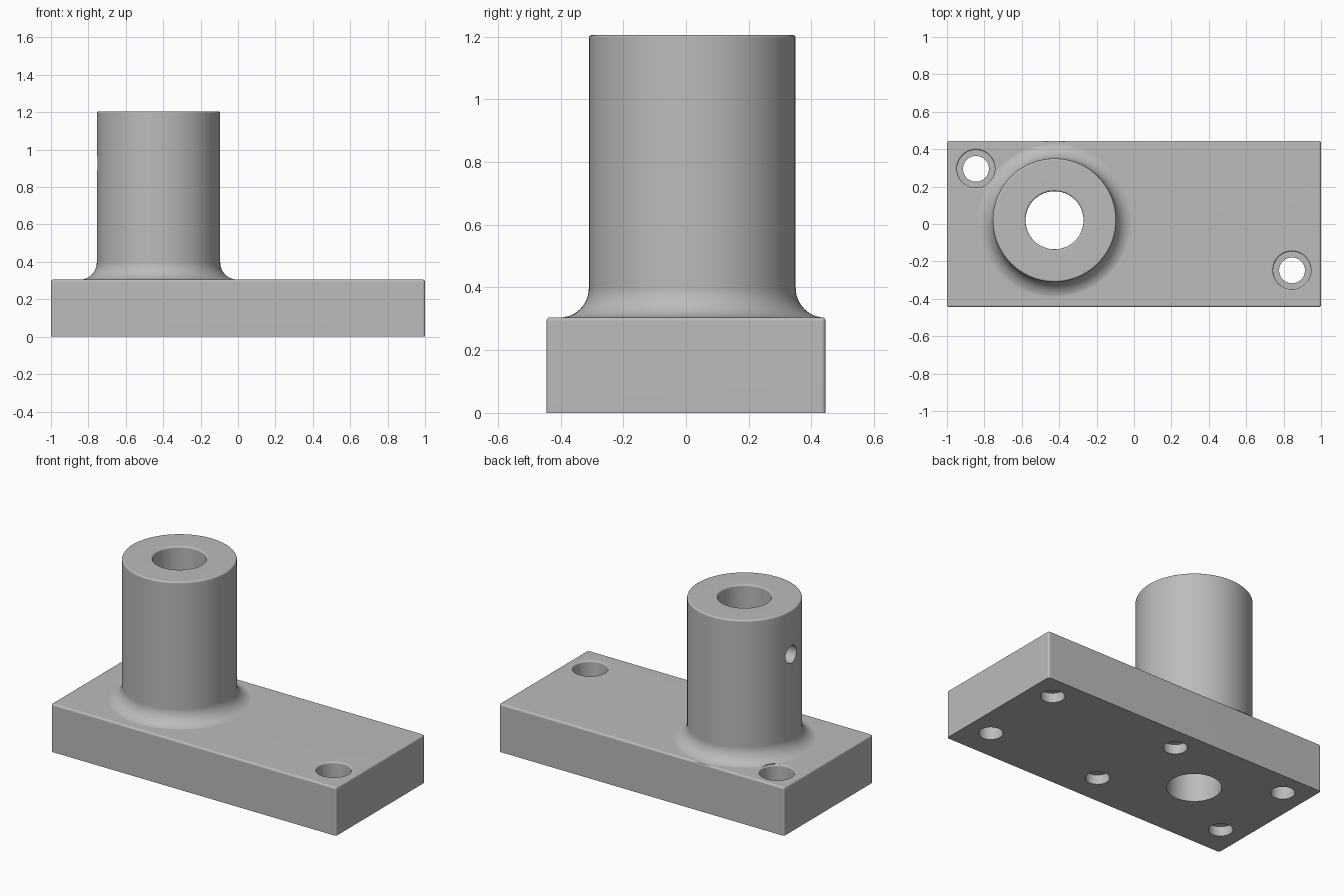
import bpy, bmesh, math
from mathutils import Matrix, Vector

cube = bpy.data.objects.get("Cube")
if cube:
    bpy.data.objects.remove(cube, do_unlink=True)

grey = bpy.data.materials.new("plain grey")
grey.use_nodes = True
COLOUR = (0.5, 0.5, 0.5, 1)
grey.diffuse_color = COLOUR
grey.node_tree.nodes["Principled BSDF"].inputs["Base Color"].default_value = COLOUR

TOP, HEIGHT = 0.305, 1.205          # plate top and boss top
BX, BY = -0.425, 0.02               # boss axis
BOSS_R, BORE_R, FILLET = 0.33, 0.155, 0.094
HOLE_R, RECESS_R = 0.069, 0.105


def add_object(name, bm):
    bmesh.ops.recalc_face_normals(bm, faces=bm.faces)
    mesh = bpy.data.meshes.new(name)
    bm.to_mesh(mesh)
    bm.free()
    mesh.materials.append(grey)
    obj = bpy.data.objects.new(name, mesh)
    bpy.context.collection.objects.link(obj)
    return obj


def lathe(name, profile, place, steps=96):
    """Closed solid spun from (radius, height) points that start and end on the axis."""
    bm = bmesh.new()
    verts = [bm.verts.new((r, 0, z)) for r, z in profile]
    edges = [bm.edges.new(pair) for pair in zip(verts, verts[1:])]
    bmesh.ops.spin(bm, geom=verts + edges, cent=(0, 0, 0), axis=(0, 0, 1),
                   angle=math.tau, steps=steps, use_duplicate=False)
    bmesh.ops.remove_doubles(bm, verts=bm.verts, dist=1e-5)
    bm.transform(place)
    return add_object(name, bm)


def at(x, y):
    return Matrix.Translation((x, y, 0))


def combine(target, tool, operation):
    mod = target.modifiers.new(operation.lower(), "BOOLEAN")
    mod.operation, mod.object, mod.solver = operation, tool, "EXACT"
    bpy.context.view_layer.objects.active = target
    bpy.ops.object.modifier_apply(modifier=mod.name)
    bpy.data.objects.remove(tool, do_unlink=True)


def arc(cx, cz, r, start, end, n):
    angles = [math.radians(start + (end - start) * i / n) for i in range(n + 1)]
    return [(cx + r * math.cos(a), cz + r * math.sin(a)) for a in angles]


# Plate: rounded everywhere except around the underside
bm = bmesh.new()
bmesh.ops.create_cube(bm, size=1)
bm.transform(Matrix.Translation((0, 0, TOP / 2)) @ Matrix.Diagonal((2, 0.89, TOP, 1)))
rounded = [e for e in bm.edges if max(v.co.z for v in e.verts) > 0.1]
bmesh.ops.bevel(bm, geom=rounded, offset=0.012, segments=4, profile=0.5, affect="EDGES")
body = add_object("bracket_body", bm)

# Boss with a flared foot and a rounded rim
EDGE = 0.01
profile = [(0, 0.2)]
profile += arc(BOSS_R + FILLET, TOP + FILLET - 0.001, FILLET, 270, 180, 12)
profile += arc(BOSS_R - EDGE, HEIGHT - EDGE, EDGE, 0, 90, 4) + [(0, HEIGHT)]
combine(body, lathe("boss", profile, at(BX, BY)), "UNION")


# Vertical bore with an eased rim
def eased_hole(r, bottom, top):
    rim = arc(r + EDGE, top - EDGE, EDGE, 180, 90, 4)
    return [(0, bottom), (r, bottom)] + rim + [(r + EDGE, top + 0.1), (0, top + 0.1)]


combine(body, lathe("bore", eased_hole(BORE_R, -0.1, HEIGHT), at(BX, BY)), "DIFFERENCE")

# Recessed screw holes in two opposite corners
for x, y in [(-0.845, 0.295), (0.845, -0.248)]:
    recess = eased_hole(RECESS_R - 0.004, TOP - 0.15, TOP)
    combine(body, lathe("recess", recess, at(x, y), 48), "DIFFERENCE")
    drill = [(0, -0.1), (HOLE_R, -0.1), (HOLE_R, 0.2), (0, 0.2)]
    combine(body, lathe("screw_hole", drill, at(x, y), 48), "DIFFERENCE")

# Shallow blind holes underneath
for x, y in [(0.845, 0.295), (-0.055, 0.295), (0.06, -0.248), (-0.845, -0.248)]:
    blind = [(0, -0.1), (HOLE_R, -0.1), (HOLE_R, 0.06), (0, 0.06)]
    combine(body, lathe("blind_hole", blind, at(x, y), 48), "DIFFERENCE")

# Cross hole through one wall of the boss
cross = [(0, 0), (0.055, 0), (0.055, 0.5), (0, 0.5)]
place = Matrix.Translation((BX, BY, 0.925)) @ Matrix.Rotation(-math.pi / 2, 4, "Y")
combine(body, lathe("cross_hole", cross, place, 48), "DIFFERENCE")

# Smooth shading with crisp edges
bpy.ops.object.select_all(action="DESELECT")
body.select_set(True)
bpy.context.view_layer.objects.active = body
bpy.ops.object.shade_smooth_by_angle(angle=math.radians(35))
weighted = body.modifiers.new("weighted_normals", "WEIGHTED_NORMAL")
weighted.keep_sharp = True
